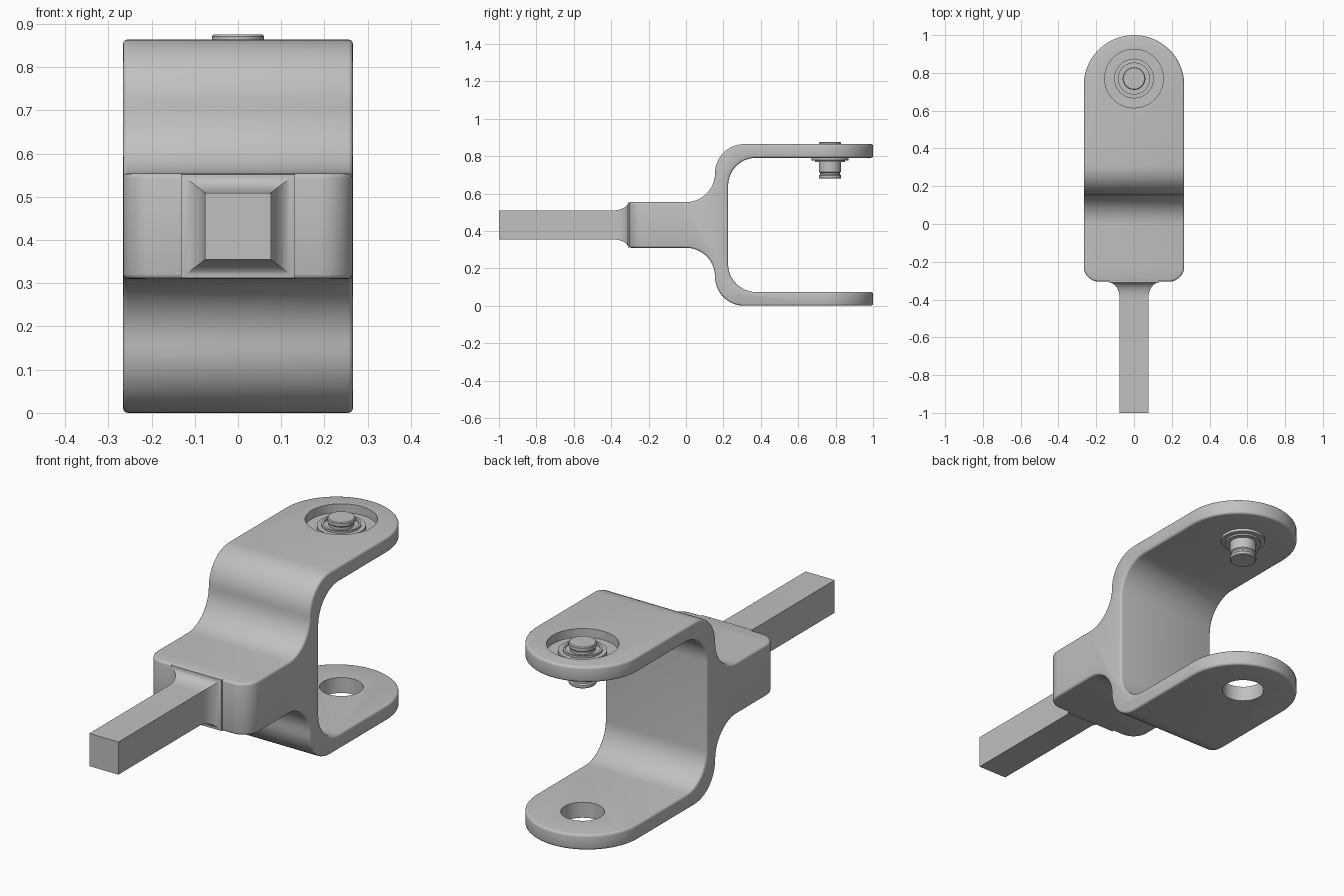
import bpy, bmesh, math
from mathutils import Vector

if "Cube" in bpy.data.objects:
    bpy.data.objects.remove(bpy.data.objects["Cube"])

MID, HALF = 0.432, 0.432      # centre height and half height of the fork
HW = 0.266                    # half width
PIN_Y = 0.77

grey = bpy.data.materials.new("light grey")
grey.diffuse_color = (0.53, 0.53, 0.53, 1)
grey.use_nodes = True
grey.node_tree.nodes["Principled BSDF"].inputs["Base Color"].default_value = grey.diffuse_color


def arc(cx, cy, r, a0, a1, n=12):
    return [(cx + r * math.cos(math.radians(a0 + (a1 - a0) * i / n)),
             cy + r * math.sin(math.radians(a0 + (a1 - a0) * i / n))) for i in range(n + 1)]


def finish(bm, name):
    bmesh.ops.remove_doubles(bm, verts=bm.verts, dist=1e-5)
    bmesh.ops.recalc_face_normals(bm, faces=bm.faces)
    me = bpy.data.meshes.new(name)
    bm.to_mesh(me)
    bm.free()
    me.materials.append(grey)
    ob = bpy.data.objects.new(name, me)
    bpy.context.collection.objects.link(ob)
    return ob


def prism(name, pts, to3d, direction):
    bm = bmesh.new()
    f = bm.faces.new([bm.verts.new(to3d(p)) for p in pts])
    g = bmesh.ops.extrude_face_region(bm, geom=[f])
    bmesh.ops.translate(bm, vec=Vector(direction),
                        verts=[v for v in g["geom"] if isinstance(v, bmesh.types.BMVert)])
    return finish(bm, name)


def disc_cutter(name, r, z0, z1):
    return prism(name, arc(0, PIN_Y, r, 0, 360, 64)[:-1],
                 lambda p: (p[0], p[1], z0), (0, 0, z1 - z0))


def smooth(ob, angle=35):
    bpy.ops.object.select_all(action='DESELECT')
    ob.select_set(True)
    bpy.context.view_layer.objects.active = ob
    bpy.ops.object.shade_smooth_by_angle(angle=math.radians(angle))


# fork: side profile, upper half listed then mirrored about MID
upper = [(-0.5, 0.122)]
upper += arc(0, 0.122 + 0.155, 0.155, -90, 0)           # concave shoulder
upper += arc(0.31, HALF - 0.155, 0.155, 180, 90)        # outer bend
upper += [(1.2, HALF), (1.2, HALF - 0.073)]
upper += arc(0.375, HALF - 0.073 - 0.15, 0.15, 90, 180)  # inner bend
profile = [(y, MID + z) for y, z in upper] + [(y, MID - z) for y, z in reversed(upper)]
fork = prism("fork", profile, lambda p: (-0.5, p[0], p[1]), (1, 0, 0))

# plan outline with round arm ends and rounded block corners
plan = arc(0, 1 - HW, HW, 0, 180, 40)
plan += arc(-HW + 0.08, -0.305 + 0.08, 0.08, 180, 270, 8)
plan += arc(HW - 0.08, -0.305 + 0.08, 0.08, 270, 360, 8)
outline = prism("outline_cutter", plan, lambda p: (p[0], p[1], -0.5), (0, 0, 2))
recess = disc_cutter("recess_cutter", 0.155, 0.823, 1.2)
hole = disc_cutter("hole_cutter", 0.094, -0.2, 0.2)


def boolean(cutter, op):
    m = fork.modifiers.new(cutter.name, 'BOOLEAN')
    m.object, m.operation, m.solver = cutter, op, 'EXACT'


boolean(outline, 'INTERSECT')
bev = fork.modifiers.new("edges", 'BEVEL')
bev.width, bev.segments = 0.011, 3
bev.limit_method, bev.angle_limit = 'ANGLE', math.radians(40)
boolean(recess, 'DIFFERENCE')
boolean(hole, 'DIFFERENCE')

# bake the modifiers and drop the cutters
bpy.context.view_layer.update()
baked = bpy.data.meshes.new_from_object(
    fork.evaluated_get(bpy.context.evaluated_depsgraph_get()))
fork.modifiers.clear()
fork.data = baked
baked.materials.clear()
baked.materials.append(grey)
for c in (outline, recess, hole):
    bpy.data.objects.remove(c)
smooth(fork)

# square rod that flares into the block: stacked rectangles (y, half x, half z)
rings = [(-1, 0.076, 0.077)]
for i in range(9):
    a = math.radians(90 * i / 8)
    s = 1 - math.cos(a)
    rings.append((-0.395 + 0.085 * math.sin(a), 0.076 + 0.056 * s, 0.077 + 0.043 * s))
rings.append((-0.28, 0.132, 0.12))
bm = bmesh.new()
loops = [[bm.verts.new((sx * w, y, MID + sz * h))
          for sx, sz in ((-1, -1), (1, -1), (1, 1), (-1, 1))] for y, w, h in rings]
for a, b in zip(loops, loops[1:]):
    for i in range(4):
        j = (i + 1) % 4
        bm.faces.new((a[i], a[j], b[j], b[i]))
bm.faces.new(loops[0])
bm.faces.new(loops[-1])
smooth(finish(bm, "square_rod"), 30)

# pin with flanges and a groove near its tip, turned about a vertical axis
turn = [(0, 0.875), (0.056, 0.875), (0.06, 0.871), (0.06, 0.856), (0.055, 0.851),
        (0.055, 0.838), (0.075, 0.838), (0.075, 0.845), (0.085, 0.845), (0.085, 0.836),
        (0.105, 0.836), (0.105, 0.8), (0.1, 0.8), (0.1, 0.778), (0.08, 0.776),
        (0.08, 0.768), (0.06, 0.768), (0.06, 0.716), (0.054, 0.711), (0.054, 0.701),
        (0.06, 0.696), (0.06, 0.684), (0.056, 0.68), (0, 0.68)]
bm = bmesh.new()
vs = [bm.verts.new((r, PIN_Y, z)) for r, z in turn]
es = [bm.edges.new(e) for e in zip(vs, vs[1:])]
bmesh.ops.spin(bm, geom=vs + es, cent=(0, PIN_Y, 0), axis=(0, 0, 1),
               angle=2 * math.pi, steps=48, use_merge=True)
smooth(finish(bm, "pin"), 30)
